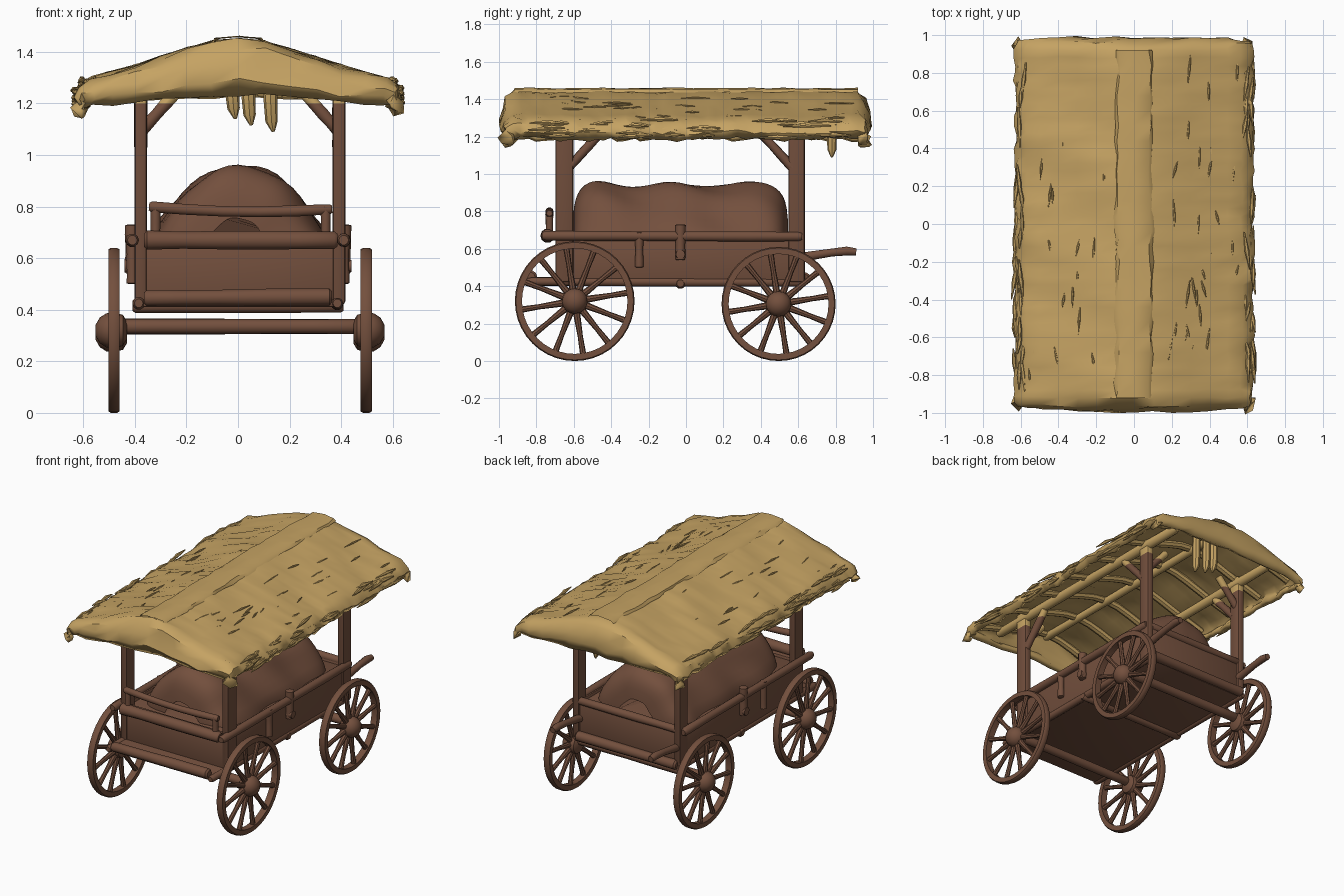
import bpy, bmesh, math, random
from mathutils import Vector, Matrix

random.seed(4)
if "Cube" in bpy.data.objects:
    bpy.data.objects.remove(bpy.data.objects["Cube"])


def material(name, colour):
    m = bpy.data.materials.new(name)
    m.use_nodes = True
    m.diffuse_color = colour
    m.node_tree.nodes["Principled BSDF"].inputs["Base Color"].default_value = colour
    return m


WOOD = material("brown wood", (0.172, 0.079, 0.047, 1))
STRAW = material("dry straw", (0.56, 0.365, 0.125, 1))
STRAW_LINE = 1.2  # timber above this height is straw coloured


def finish(name, bm, split=True):
    """Turn a bmesh into a smooth object, straw coloured above the line."""
    if split:
        bmesh.ops.recalc_face_normals(bm, faces=bm.faces)
        bmesh.ops.bisect_plane(bm, geom=bm.verts[:] + bm.edges[:] + bm.faces[:],
                               plane_co=(0, 0, STRAW_LINE), plane_no=(0, 0, 1))
    for f in bm.faces:
        f.material_index = int(not split or f.calc_center_median().z > STRAW_LINE)
    me = bpy.data.meshes.new(name)
    bm.to_mesh(me)
    bm.free()
    me.materials.append(WOOD)
    me.materials.append(STRAW)
    ob = bpy.data.objects.new(name, me)
    bpy.context.collection.objects.link(ob)
    bpy.ops.object.select_all(action='DESELECT')
    ob.select_set(True)
    bpy.context.view_layer.objects.active = ob
    bpy.ops.object.shade_smooth_by_angle(angle=math.radians(40))
    return ob


def add_tube(bm, path, radii, sides=10):
    """Closed round tube through a path; radii is one number or one per point."""
    pts = [Vector(p) for p in path]
    if not isinstance(radii, (list, tuple)):
        radii = [radii] * len(pts)
    rings = []
    for i, p in enumerate(pts):
        t = (pts[min(i + 1, len(pts) - 1)] - pts[max(i - 1, 0)]).normalized()
        ref = Vector((0, 0, 1)) if abs(t.z) < 0.9 else Vector((1, 0, 0))
        a = t.cross(ref).normalized()
        b = t.cross(a)
        rings.append([bm.verts.new(p + radii[i] * (a * math.cos(k * math.tau / sides)
                      + b * math.sin(k * math.tau / sides))) for k in range(sides)])
    for r, s in zip(rings, rings[1:]):
        for k in range(sides):
            n = (k + 1) % sides
            bm.faces.new((r[k], r[n], s[n], s[k]))
    bm.faces.new(rings[0][::-1])
    bm.faces.new(rings[-1])


def add_sheet(bm, grid):
    """Faces between the rows of a vertex grid."""
    for r, s in zip(grid, grid[1:]):
        for i in range(len(r) - 1):
            bm.faces.new((r[i], r[i + 1], s[i + 1], s[i]))


def log(name, a, b, r, bend=0.0):
    """Slightly uneven log with rounded ends."""
    bm = bmesh.new()
    a, b = Vector(a), Vector(b)
    steps = (0, 0.015, 0.2, 0.4, 0.6, 0.8, 0.985, 1)
    path = [a.lerp(b, s) + Vector((0, 0, bend * math.sin(math.pi * s))) for s in steps]
    radii = [r * (0.7 if s in (0, 1) else random.uniform(0.93, 1.07)) for s in steps]
    add_tube(bm, path, radii)
    return finish(name, bm)


def block(name, lo, hi, bevel=0.01):
    bm = bmesh.new()
    lo, hi = Vector(lo), Vector(hi)
    bmesh.ops.create_cube(bm, size=1, matrix=Matrix.Translation((lo + hi) / 2)
                          @ Matrix.Diagonal((*(hi - lo), 1)))
    bmesh.ops.bevel(bm, geom=bm.edges[:], offset=bevel, segments=2, affect='EDGES', profile=0.5)
    return finish(name, bm)


def wheel(name, x, y, r):
    """Rim, twelve tapered spokes and a bulging hub."""
    side = math.copysign(1, x)
    bm = bmesh.new()
    section = [(-0.02, -0.022), (0.012, -0.022), (0.018, -0.012), (0.018, 0.012),
               (0.012, 0.022), (-0.02, 0.022)]
    n = 40
    rings = []
    for i in range(n):
        a = i * math.tau / n
        rings.append([bm.verts.new((x + w, y + (r - 0.018 + d) * math.cos(a),
                      r + (r - 0.018 + d) * math.sin(a))) for d, w in section])
    for i in range(n):
        for k in range(6):
            m = (k + 1) % 6
            bm.faces.new((rings[i][k], rings[i][m], rings[(i + 1) % n][m], rings[(i + 1) % n][k]))
    for i in range(12):
        a = (i + 0.3) * math.tau / 12
        d = Vector((0, math.cos(a), math.sin(a)))
        c = Vector((x, y, r))
        add_tube(bm, [c + d * 0.04, c + d * r * 0.6, c + d * (r - 0.025)], [0.02, 0.014, 0.017], 8)
    hub = [(-0.05, 0.035), (-0.035, 0.06), (0, 0.07), (0.03, 0.066), (0.055, 0.05), (0.072, 0.02)]
    add_tube(bm, [(x + side * o, y, r) for o, _ in hub], [q for _, q in hub], 16)
    finish(name, bm)


# Wheels and axles
for label, y, r in (("front", -0.595, 0.32), ("rear", 0.495, 0.305)):
    for x, side in ((0.497, "left"), (-0.481, "right")):
        wheel(f"{label}_{side}_wheel", x, y, r)
    log(f"{label}_axle", (-0.49, y, 0.335), (0.49, y, 0.335), 0.031)

# Cart body
block("floor", (-0.38, -0.84, 0.41), (0.385, 0.62, 0.44))
block("bed", (-0.38, -0.66, 0.60), (0.385, 0.60, 0.65))
block("front_panel", (-0.392, -0.69, 0.42), (0.398, -0.65, 0.67))
block("rear_panel", (-0.387, 0.585, 0.42), (0.393, 0.62, 0.67))
log("front_sill", (-0.365, -0.83, 0.445), (0.365, -0.83, 0.45), 0.033)
log("rear_sill", (-0.38, 0.635, 0.44), (0.38, 0.635, 0.44), 0.032)
log("front_cross_log", (-0.365, -0.74, 0.67), (0.385, -0.74, 0.67), 0.037)
log("rear_cross_log", (-0.39, 0.61, 0.67), (0.40, 0.61, 0.67), 0.026)
log("middle_floor_log", (-0.41, -0.03, 0.415), (0.41, -0.03, 0.415), 0.028)

# Leaning front rail
log("front_rail", (-0.345, -0.73, 0.80), (0.365, -0.73, 0.79), 0.022, -0.015)
for x in (-0.32, 0.34):
    log("front_rail_post", (x, -0.73, 0.65), (x, -0.73, 0.80), 0.02)

# Parts repeated on both sides
for s, side in ((1, "left"), (-1, "right")):
    x0, x1 = sorted((s * 0.375, s * 0.40))
    block(f"{side}_side_panel", (x0, -0.68, 0.42), (x1, 0.62, 0.67), 0.006)
    log(f"{side}_top_rail", (s * 0.41, -0.77, 0.67), (s * 0.41, 0.62, 0.665), 0.027)
    log(f"{side}_bottom_rail", (s * 0.385, -0.85, 0.425), (s * 0.385, 0.64, 0.42), 0.024)
    log(f"{side}_long_stake", (s * 0.412, -0.03, 0.54), (s * 0.412, -0.03, 0.73), 0.027)
    log(f"{side}_short_stake", (s * 0.41, -0.25, 0.50), (s * 0.41, -0.25, 0.69), 0.022)
    log(f"{side}_stake_peg", (s * 0.39, -0.03, 0.57), (s * 0.44, -0.03, 0.57), 0.026)
    bm = bmesh.new()
    add_tube(bm, [(s * 0.37, 0.5, 0.53), (s * 0.37, 0.65, 0.56), (s * 0.37, 0.78, 0.58),
                  (s * 0.37, 0.86, 0.588), (s * 0.37, 0.91, 0.583)], [0.024, 0.025, 0.022, 0.025, 0.02])
    finish(f"{side}_pull_shaft", bm)
    # Roof posts with two braces each, set slightly to the left of centre
    px = s * 0.384 + 0.007
    for label, y, w in (("front", -0.65, 0.048), ("rear", 0.592, 0.044)):
        block(f"{label}_{side}_post", (px - 0.025, y - w, 0.42), (px + 0.025, y + w, 1.31), 0.013)
        inward = -math.copysign(1, y)
        log(f"{label}_{side}_long_brace", (px, y + inward * 0.02, 1.03),
            (px, y + inward * 0.22, 1.25), 0.025)
        log(f"{label}_{side}_cross_brace", (px, y, 1.09), (px - s * 0.16, y, 1.27), 0.024)
    log(f"{side}_purlin", (px, -0.9, 1.27), (px, 0.9, 1.27), 0.032)
log("ridge_pole", (0, -0.9, 1.385), (0, 0.9, 1.385), 0.026)

# Heaped, covered load with steep ends and a skirt spread on the bed
bm = bmesh.new()
rows, cols = 40, 24
grid = []
for j in range(rows + 1):
    v = -math.cos(math.pi * j / rows)
    size = max(0.02, 1 - abs(v) ** 11) ** 0.25
    row = []
    for i in range(cols + 1):
        a = math.pi * i / cols
        c = math.cos(a)
        lump = 1 + 0.03 * math.sin(9 * v + 2 * a) + 0.02 * math.sin(7 * a + 5 * v)
        row.append(bm.verts.new(((0.29 * c + 0.06 * c ** 15) * size * lump, -0.03 + 0.575 * v,
                                 0.64 + (0.305 + 0.012 * math.cos(8 * v)) * math.sin(a) * size * lump)))
    grid.append(row)
add_sheet(bm, grid)
bmesh.ops.contextual_create(bm, geom=[e for e in bm.edges if e.is_boundary])
finish("covered_load", bm)

# Thatched roof: cross profile (x, z) swept along y, curling down at both ends
PROFILE = [(0, 1.445), (0.1, 1.435), (0.2, 1.408), (0.3, 1.375), (0.4, 1.342), (0.5, 1.314),
           (0.57, 1.292), (0.615, 1.262), (0.632, 1.222), (0.61, 1.185)]
ENDS = [(0.92, 0), (0.96, 0.12), (0.982, 0.35), (0.992, 0.6), (0.97, 0.8)]


def roof_z(x):
    for (xa, za), (xb, zb) in zip(PROFILE, PROFILE[1:]):
        if xa <= abs(x) <= xb:
            return za + (zb - za) * (abs(x) - xa) / (xb - xa)


across = [(-x, z) for x, z in PROFILE[:0:-1]] + PROFILE
along = [(-y, f) for y, f in ENDS[::-1]] + [(-0.92 + 0.04 * k, 0) for k in range(1, 46)] + ENDS
bm = bmesh.new()
grid = []
for y, f in along:
    row = []
    for x, z in across:
        j = 0.01 if abs(x) > 0.55 or f > 0.1 else 0.006
        pull = 1 - 0.05 * f * (abs(x) / 0.63) ** 4  # rounds the corners
        row.append(bm.verts.new((x * pull + random.uniform(-j, j), y * pull + random.uniform(-j, j),
                   z + (1.175 - z) * f + random.uniform(-j, j) + 0.006 * math.sin(11 * y + 8 * x))))
    grid.append(row)
add_sheet(bm, grid)
roof = finish("thatch_roof", bm, False)
shell = roof.modifiers.new("thickness", 'SOLIDIFY')
shell.thickness = 0.035
shell.offset = -1

# Ridge cap
bm = bmesh.new()
add_sheet(bm, [[bm.verts.new((x + random.uniform(-0.01, 0.01), -0.92 + 0.08 * k,
          roof_z(x) + h + random.uniform(-0.003, 0.003)))
          for x, h in ((-0.1, 0), (-0.085, 0.016), (0, 0.015), (0.085, 0.016), (0.1, 0))] for k in range(24)])
finish("ridge_cap", bm, False)

# Broad curved rafters under the thatch
for k in range(7):
    bm = bmesh.new()
    y = -0.87 + 0.29 * k
    add_tube(bm, [(x, y, z - 0.045) for x, z in across if abs(x) < 0.58], 0.026, 8)
    finish("rafter", bm, False)


def add_strand(bm, x, y, z, half, r):
    """Tapered straw strand lying along the roof."""
    tilt = random.uniform(-0.015, 0.015)
    add_tube(bm, [(x - tilt, y - half, z), (x, y, z + r * 0.3), (x + tilt, y + half, z)],
             [r * 0.2, r, r * 0.3], 6)


# Straw strands on the slopes and along the ragged eaves
bm = bmesh.new()
for k in range(44):
    x = random.choice((-1, 1)) * random.uniform(0.13, 0.57)
    add_strand(bm, x, random.uniform(-0.85, 0.85), roof_z(x), random.uniform(0.03, 0.08), 0.007)
finish("slope_strands", bm, False)
bm = bmesh.new()
for s in (-1, 1):
    for k in range(40):
        z = random.uniform(1.19, 1.29)
        x = random.uniform(0.61, 0.635) if z < 1.26 else random.uniform(0.585, 0.61)
        add_strand(bm, s * x, random.uniform(-0.84, 0.84), z, random.uniform(0.05, 0.11), 0.013)
finish("eave_strands", bm, False)

# Hanging straw
bm = bmesh.new()
for x, low in ((-0.022, 1.14), (0.04, 1.115), (0.125, 1.09)):
    add_tube(bm, [(x, 0.78, 1.40), (x, 0.78, 1.24), (x + 0.005, 0.78, low + 0.04), (x + 0.012, 0.78, low)],
             [0.025, 0.028, 0.024, 0.006], 8)
finish("hanging_straw", bm, False)
